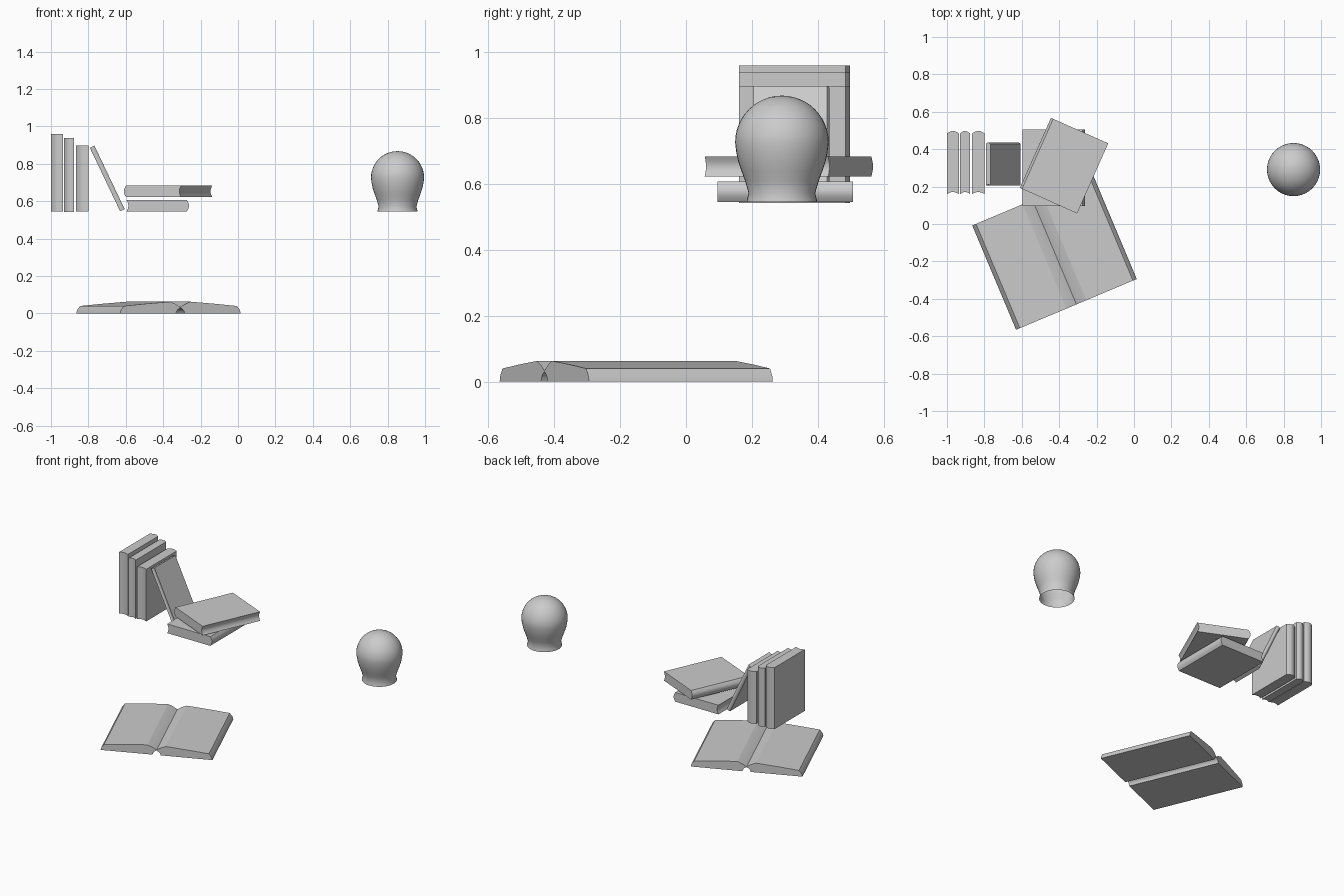
import bpy, bmesh
from math import sin, cos, pi, radians
from mathutils import Matrix

if "Cube" in bpy.data.objects:
    bpy.data.objects.remove(bpy.data.objects["Cube"])


def finish(name, bm, matrix, angle=30):
    bmesh.ops.recalc_face_normals(bm, faces=bm.faces)
    mesh = bpy.data.meshes.new(name)
    bm.to_mesh(mesh)
    bm.free()
    ob = bpy.data.objects.new(name, mesh)
    bpy.context.collection.objects.link(ob)
    ob.matrix_world = matrix
    bpy.ops.object.select_all(action='DESELECT')
    ob.select_set(True)
    bpy.context.view_layer.objects.active = ob
    bpy.ops.object.shade_smooth_by_angle(angle=radians(angle))
    return ob


def extrude_profile(name, pts, height, matrix, angle=30):
    """Extrude a closed 2D profile along local z, centred."""
    bm = bmesh.new()
    face = bm.faces.new([bm.verts.new((x, y, -height / 2)) for x, y in pts])
    ext = bmesh.ops.extrude_face_region(bm, geom=[face])
    verts = [g for g in ext['geom'] if isinstance(g, bmesh.types.BMVert)]
    bmesh.ops.translate(bm, verts=verts, vec=(0, 0, height))
    bmesh.ops.triangulate(bm, faces=[f for f in bm.faces if len(f.verts) > 4])
    return finish(name, bm, matrix, angle)


def closed_book(name, thick, depth, height, matrix, bulge=0.013, n=8):
    """Rounded spine toward +y, hollow fore-edge toward -y."""
    arc = [(thick * (0.5 - i / n), sin(pi * i / n) * bulge) for i in range(n + 1)]
    spine = [(x, depth / 2 - bulge + b) for x, b in arc]
    fore = [(x, -depth / 2 + b * 0.8) for x, b in reversed(arc)]
    return extrude_profile(name, spine + fore, height, matrix, 40)


T, R = Matrix.Translation, Matrix.Rotation

# Upright row
for i, (x, t, z0, z1) in enumerate([(-0.968, 0.064, 0.545, 0.96),
                                    (-0.903, 0.053, 0.542, 0.938),
                                    (-0.832, 0.067, 0.545, 0.897)]):
    closed_book(f"upright_book_{i + 1}", t, 0.337, z1 - z0, T((x, 0.329, (z0 + z1) / 2)))

# Thin leaning book
closed_book("leaning_book", 0.027, 0.23, 0.376,
            T((-0.699, 0.32, 0.722)) @ R(radians(-25.5), 4, 'Y'), 0.007)

# Two flat books: lay the height along y, spine to the given side
lay = R(radians(-90), 4, 'Z') @ R(radians(90), 4, 'Y')
closed_book("lower_flat_book", 0.062, 0.335, 0.41, T((-0.429, 0.301, 0.576)) @ lay)
closed_book("upper_flat_book", 0.062, 0.335, 0.41,
            T((-0.374, 0.312, 0.653)) @ R(radians(180 - 24), 4, 'Z') @ lay)

# Open book: half profile mirrored about the gutter
half = [(0.026, 0), (0.35, 0), (0.345, 0.018), (0.328, 0.04), (0.20, 0.052),
        (0.058, 0.063), (0.025, 0.049)]
notch = [(0.003, 0.029), (0.015, 0.021), (0.022, 0.012)]
right = notch + half
pts = right + [(0, 0.033)] + [(-x, z) for x, z in reversed(right)]
extrude_profile("open_book", pts, 0.605,
                T((-0.425, -0.151, 0)) @ R(radians(22.8), 4, 'Z') @ R(radians(90), 4, 'X'), 25)

# Domed jar: lathe, open underneath
dome = [(0.142 * cos(a), 0.726 + 0.142 * sin(a)) for a in [pi / 2 * k / 12 for k in range(12)]]
prof = [(0.107, 0.545), (0.106, 0.552), (0.101, 0.572), (0.112, 0.61), (0.123, 0.64),
        (0.133, 0.67), (0.139, 0.70)] + dome + [(0, 0.868)]
bm = bmesh.new()
vs = [bm.verts.new((r, 0, z)) for r, z in prof]
es = [bm.edges.new(p) for p in zip(vs, vs[1:])]
bmesh.ops.spin(bm, geom=vs + es, cent=(0, 0, 0), axis=(0, 0, 1), angle=2 * pi, steps=40,
               use_duplicate=False)
bmesh.ops.remove_doubles(bm, verts=bm.verts, dist=1e-4)
finish("domed_jar", bm, T((0.853, 0.291, 0)), 35)
